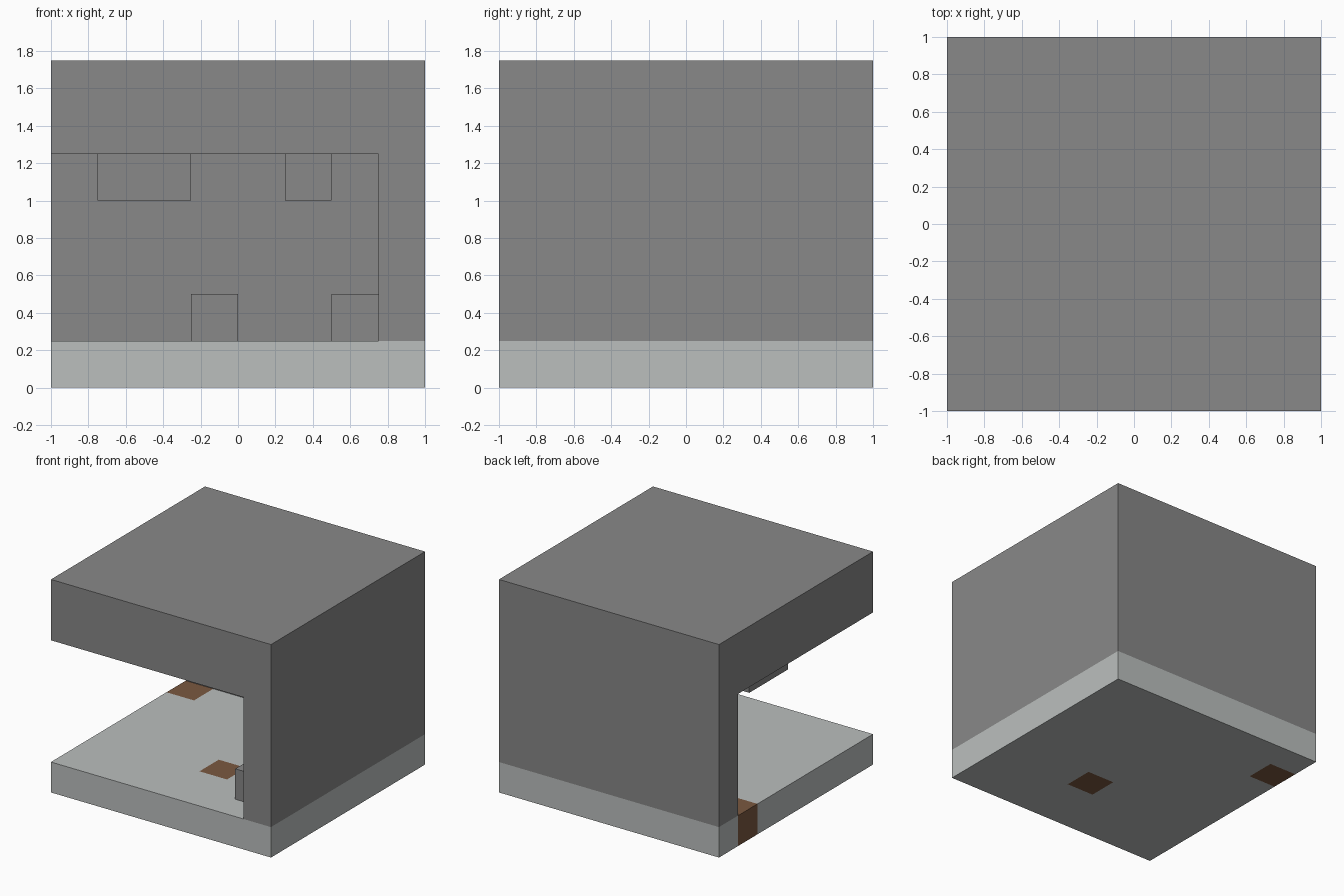
import bpy
import bmesh
from mathutils import Vector

if "Cube" in bpy.data.objects:
    bpy.data.objects.remove(bpy.data.objects["Cube"], do_unlink=True)

U = 0.25  # edge of one block


def material(name, rgb):
    mat = bpy.data.materials.new(name)
    mat.use_nodes = True
    color = (*rgb, 1.0)
    mat.diffuse_color = color
    mat.node_tree.nodes["Principled BSDF"].inputs["Base Color"].default_value = color
    return mat


stone = material("grey_stone", (0.246, 0.246, 0.246))
pale = material("pale_floor", (0.497, 0.521, 0.515))
brown = material("brown_earth", (0.195, 0.098, 0.052))


def finish(bm, name, *mats):
    bmesh.ops.recalc_face_normals(bm, faces=bm.faces[:])
    mesh = bpy.data.meshes.new(name)
    bm.to_mesh(mesh)
    bm.free()
    for mat in mats:
        mesh.materials.append(mat)
    obj = bpy.data.objects.new(name, mesh)
    bpy.context.collection.objects.link(obj)
    return obj


def prism(name, outline, z0, z1, *mats):
    """Upright solid from a flat outline."""
    bm = bmesh.new()
    face = bm.faces.new([bm.verts.new((x, y, z0)) for x, y in outline])
    out = bmesh.ops.extrude_face_region(bm, geom=[face], use_keep_orig=True)
    top = [v for v in out["geom"] if isinstance(v, bmesh.types.BMVert)]
    bmesh.ops.translate(bm, verts=top, vec=(0, 0, z1 - z0))
    return finish(bm, name, *mats)


def block(name, x, y, z, w, d, h, mat):
    """Box from its lowest corner and its size."""
    outline = [(x, y), (x + w, y), (x + w, y + d), (x, y + d)]
    return prism(name, outline, z, z + h, mat)


# Floor slab, tiled so that two blocks are earth
bm = bmesh.new()
bmesh.ops.create_grid(bm, x_segments=8, y_segments=8, size=1)
out = bmesh.ops.extrude_face_region(bm, geom=bm.faces[:], use_keep_orig=True)
top = [v for v in out["geom"] if isinstance(v, bmesh.types.BMVert)]
bmesh.ops.translate(bm, verts=top, vec=(0, 0, U))
for face in bm.faces:
    c = face.calc_center_median()
    for spot in (Vector((-0.875, 0.625)), Vector((0.125, -0.375))):
        if max(abs(c.x - spot.x), abs(c.y - spot.y)) < 0.13:
            face.material_index = 1
finish(bm, "floor", pale, brown)

# Back wall and left wall in one corner piece
i = 1 - U
prism("corner_walls", [(-1, i), (i, i), (i, -1), (1, -1), (1, 1), (-1, 1)],
      U, 5 * U, stone)

# Thick roof
block("roof", -1, -1, 5 * U, 2, 2, 2 * U, stone)

# Rocks on the floor
block("floor_rock_back", -U, 2 * U, U, U, U, U, stone)
block("floor_rock_front", 2 * U, -3 * U, U, U, U, U, stone)

# Rocks hanging from the roof
block("hanging_rock_large", -3 * U, -U, 4 * U, 2 * U, 2 * U, U, stone)
block("hanging_rock_small", U, 0, 4 * U, U, U, U, stone)
